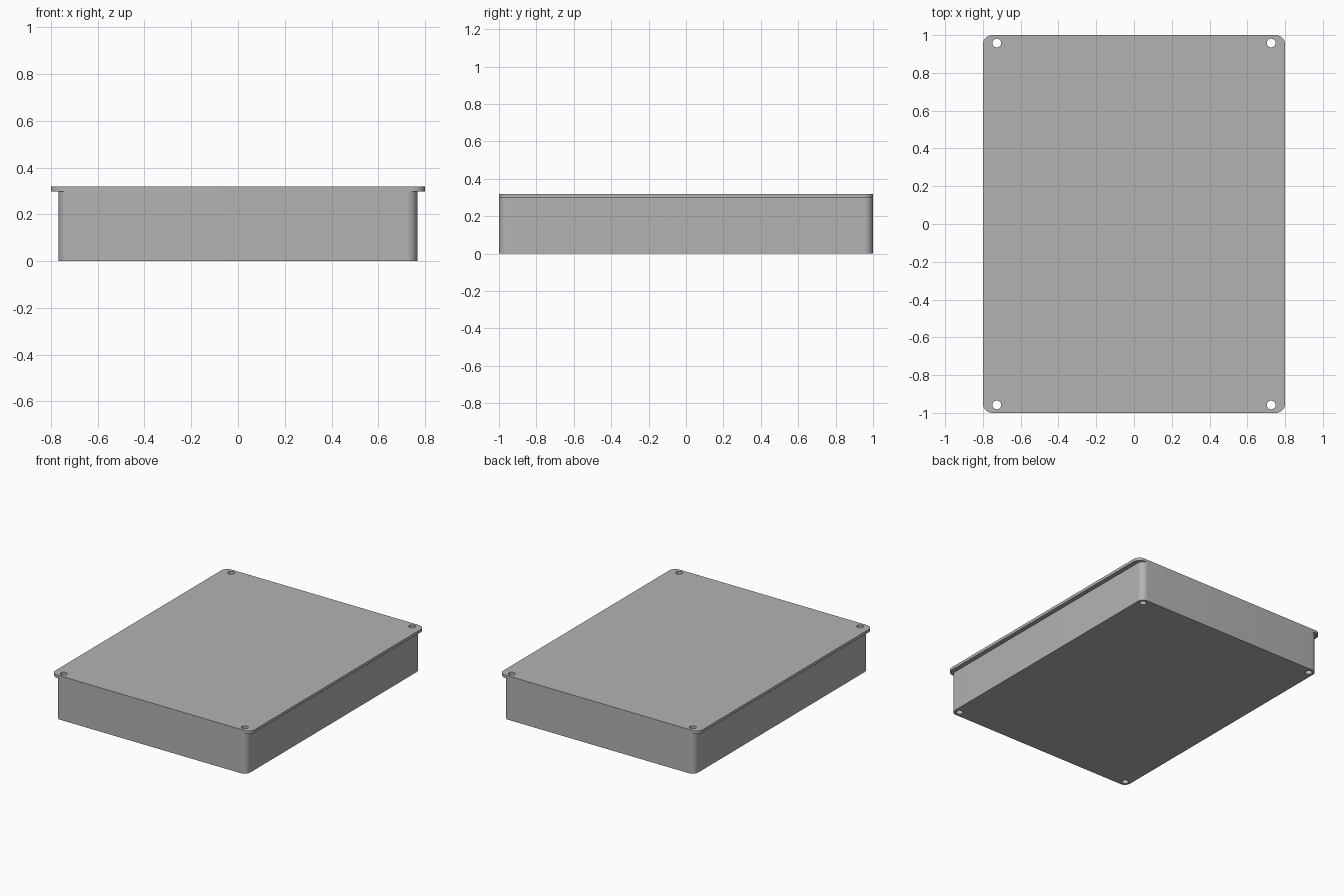
import bpy, bmesh
from math import sin, cos, pi

cube = bpy.data.objects.get("Cube")
if cube:
    bpy.data.objects.remove(cube, do_unlink=True)

# Single plain grey
grey = bpy.data.materials.new("plain grey")
grey.use_nodes = True
colour = (0.45, 0.45, 0.45, 1)
grey.diffuse_color = colour
grey.node_tree.nodes["Principled BSDF"].inputs["Base Color"].default_value = colour

HOLE_X, HOLE_Y, HOLE_R = 0.726, 0.958, 0.023
CORNERS = [(1, 1), (-1, 1), (-1, -1), (1, -1)]


def arc(cx, cy, r, start, sweep, steps):
    return [(cx + r * cos(start + sweep * i / steps),
             cy + r * sin(start + sweep * i / steps)) for i in range(steps + 1)]


def rounded_rectangle(hx, hy, r):
    points = []
    for i, (sx, sy) in enumerate(CORNERS):
        points += arc(sx * (hx - r), sy * (hy - r), r, i * pi / 2, pi / 2, 10)
    return points


def drilled_slab(name, hx, hy, r, z0, z1):
    """Rounded slab with a screw hole through each corner."""
    bm = bmesh.new()
    loops = [rounded_rectangle(hx, hy, r)]
    loops += [arc(sx * HOLE_X, sy * HOLE_Y, HOLE_R, 0, 2 * pi, 32)[:-1]
              for sx, sy in CORNERS]
    edges = []
    for loop in loops:
        verts = [bm.verts.new((x, y, z0)) for x, y in loop]
        edges += [bm.edges.new((verts[i - 1], v)) for i, v in enumerate(verts)]
    bmesh.ops.triangle_fill(bm, edges=edges, use_beauty=True, normal=(0, 0, 1))
    # Raise the outline into a closed solid
    top = bmesh.ops.extrude_face_region(bm, geom=bm.faces[:], use_keep_orig=True)
    raised = [g for g in top["geom"] if isinstance(g, bmesh.types.BMVert)]
    bmesh.ops.translate(bm, verts=raised, vec=(0, 0, z1 - z0))
    bmesh.ops.recalc_face_normals(bm, faces=bm.faces[:])
    mesh = bpy.data.meshes.new(name)
    bm.to_mesh(mesh)
    bm.free()
    mesh.materials.append(grey)
    obj = bpy.data.objects.new(name, mesh)
    bpy.context.collection.objects.link(obj)
    bpy.ops.object.select_all(action='DESELECT')
    obj.select_set(True)
    bpy.context.view_layer.objects.active = obj
    bpy.ops.object.shade_smooth_by_angle(angle=pi / 6)
    return obj


# Main box, and a lid overhanging it on the left and right
drilled_slab("box_body", 0.767, 1.0, 0.045, 0, 0.297)
drilled_slab("lid", 0.80, 1.0, 0.05, 0.297, 0.318)
